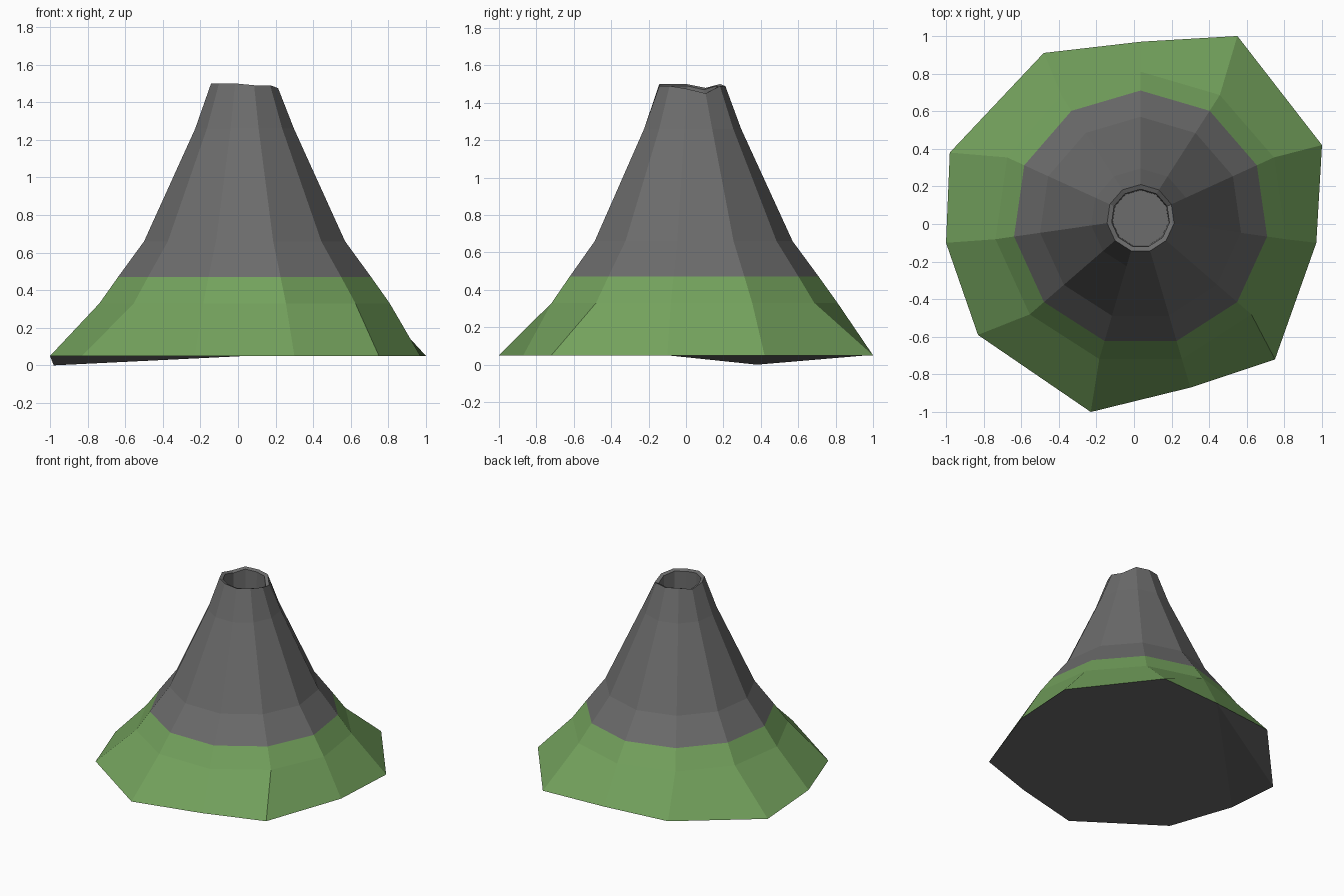
import bpy
import bmesh
from math import sin, cos, pi

if "Cube" in bpy.data.objects:
    bpy.data.objects.remove(bpy.data.objects["Cube"])

SIDES = 11
CENTRE = (0.035, 0.03)
GRASS_LINE = 0.47


def flat_colour(name, rgb):
    mat = bpy.data.materials.new(name)
    mat.use_nodes = True
    mat.diffuse_color = (*rgb, 1)
    bsdf = mat.node_tree.nodes["Principled BSDF"]
    bsdf.inputs["Base Color"].default_value = (*rgb, 1)
    bsdf.inputs["Roughness"].default_value = 0.9
    return mat


rock = flat_colour("rock grey", (0.15, 0.15, 0.15))
grass = flat_colour("grass green", (0.175, 0.365, 0.11))

bm = bmesh.new()


def ring(radius, heights):
    """Regular ring of vertices, one height per corner."""
    verts = []
    for i, z in enumerate(heights):
        a = pi / 2 + 2 * pi * i / SIDES
        verts.append(bm.verts.new((CENTRE[0] + radius * cos(a),
                                   CENTRE[1] + radius * sin(a), z)))
    return verts


def bridge(low, high):
    for i in range(SIDES):
        j = (i + 1) % SIDES
        bm.faces.new((low[i], low[j], high[j], high[i]))


# Irregular foot of the mountain, with one corner dipping to the ground
foot_points = [(0.04, 0.97), (-0.48, 0.91), (-0.98, 0.38), (-1.0, -0.1),
               (-0.83, -0.59), (-0.23, -1.0), (0.3, -0.87), (0.75, -0.72),
               (0.97, -0.1), (1.0, 0.42), (0.55, 1.0)]
foot = [bm.verts.new((x, y, 0.0 if i == 2 else 0.05))
        for i, (x, y) in enumerate(foot_points)]

# Slopes
rings = [foot]
for radius, z in [(0.78, 0.33), (0.68, GRASS_LINE), (0.54, 0.66), (0.265, 1.26)]:
    rings.append(ring(radius, [z] * SIDES))

# Uneven crater rim, inner lip and floor
rim = [1.49, 1.50, 1.48, 1.50, 1.50, 1.50, 1.49, 1.49, 1.475, 1.45, 1.49]
rings.append(ring(0.18, rim))
rings.append(ring(0.155, [z - 0.01 for z in rim]))
rings.append(ring(0.15, [1.2] * SIDES))
for low, high in zip(rings, rings[1:]):
    bridge(low, high)
bm.faces.new(rings[-1])

# Underside, flat apart from the dipping corner
bm.faces.new([foot[0]] + foot[:2:-1])
bm.faces.new((foot[0], foot[3], foot[2]))
bm.faces.new((foot[0], foot[2], foot[1]))

# Grass on the lower slopes, rock elsewhere
bm.normal_update()
for face in bm.faces:
    low_slope = face.calc_center_median().z < GRASS_LINE and face.normal.z > -0.5
    face.material_index = 1 if low_slope else 0

mesh = bpy.data.meshes.new("volcano")
bm.to_mesh(mesh)
bm.free()
mesh.materials.append(rock)
mesh.materials.append(grass)
volcano = bpy.data.objects.new("volcano", mesh)
bpy.context.collection.objects.link(volcano)
